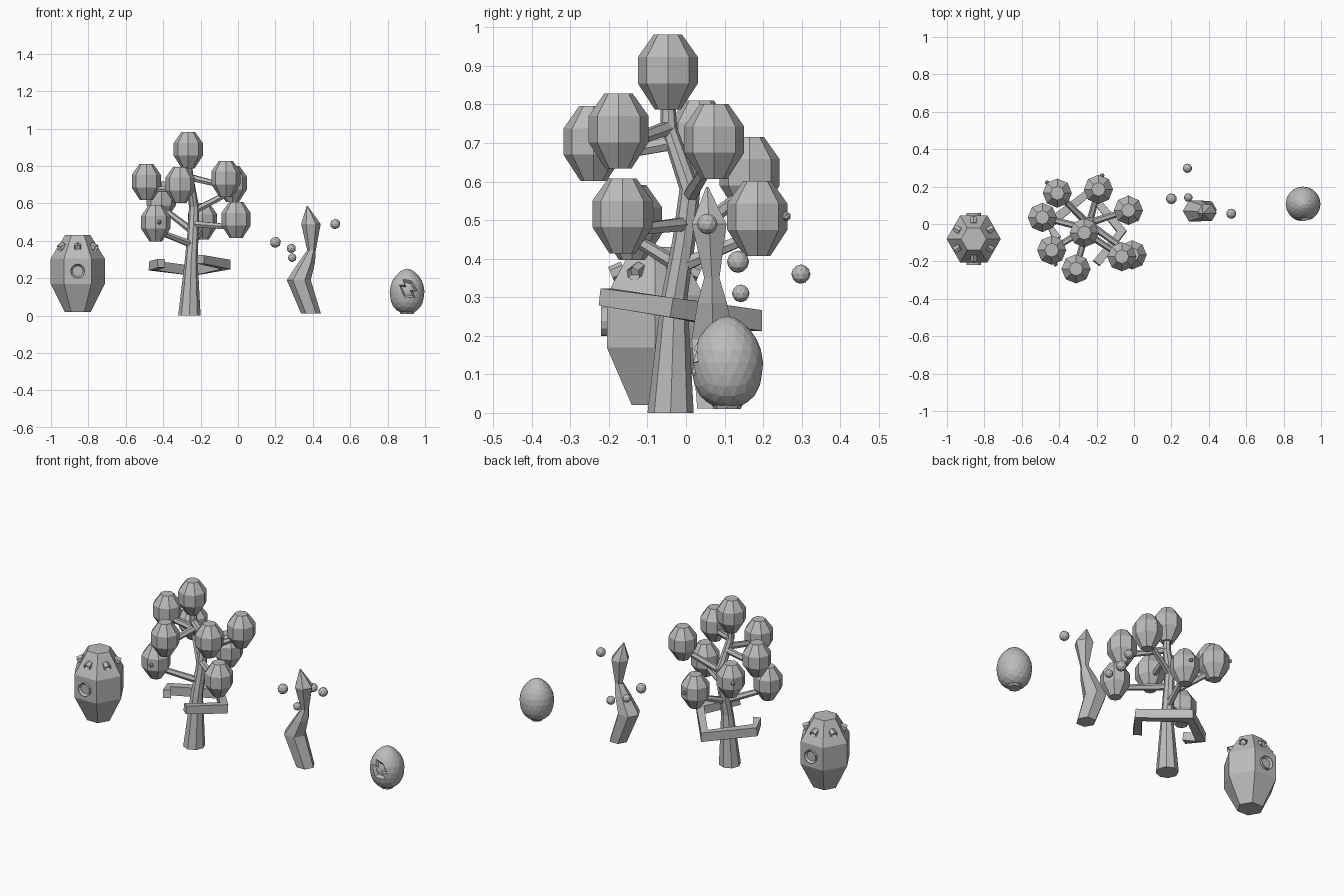
import bpy, bmesh
from math import pi, cos, sin, radians
from mathutils import Vector, Matrix

old = bpy.data.objects.get("Cube")
if old:
    bpy.data.objects.remove(old, do_unlink=True)

grey = bpy.data.materials.new("plain_grey")
grey.use_nodes = True
GREY = (0.5, 0.5, 0.5, 1)
grey.diffuse_color = GREY
grey.node_tree.nodes["Principled BSDF"].inputs["Base Color"].default_value = GREY

Z = Vector((0, 0, 1))


def finish(bm, name):
    """Turn a bmesh into a flat-shaded object."""
    bmesh.ops.recalc_face_normals(bm, faces=bm.faces)
    mesh = bpy.data.meshes.new(name)
    bm.to_mesh(mesh)
    bm.free()
    mesh.materials.append(grey)
    obj = bpy.data.objects.new(name, mesh)
    bpy.context.collection.objects.link(obj)
    return obj


def sweep(name, points, radii, sides=8, level=False, phase=0):
    """Skin polygon rings along a path; level keeps the rings horizontal."""
    bm = bmesh.new()
    pts = [Vector(p) for p in points]
    rings = []
    for i, p in enumerate(pts):
        t = Z if level else (pts[min(i + 1, len(pts) - 1)] - pts[max(i - 1, 0)]).normalized()
        u = Vector((1, 0, 0)) if abs(t.z) > 0.95 else Z.cross(t)
        u = (u - t * u.dot(t)).normalized()
        v = t.cross(u)
        angles = [phase + 2 * pi * k / sides for k in range(sides)]
        rings.append([bm.verts.new(p + radii[i] * (u * cos(a) + v * sin(a))) for a in angles])
    for a, b in zip(rings, rings[1:]):
        for k in range(sides):
            n = (k + 1) % sides
            bm.faces.new((a[k], a[n], b[n], b[k]))
    bm.faces.new(rings[0])
    bm.faces.new(rings[-1])
    return finish(bm, name)


def lathe(name, centre, profile, sides):
    """Upright turned shape from (height, radius) pairs."""
    pts = [Vector(centre) + Z * h for h, r in profile]
    return sweep(name, pts, [r for h, r in profile], sides, level=True)


def ball(name, centre, radius, detail=2):
    bm = bmesh.new()
    bmesh.ops.create_icosphere(bm, subdivisions=detail, radius=radius,
                               matrix=Matrix.Translation(centre))
    return finish(bm, name)


def socket(name, centre, direction, radius, depth, sides):
    """Short round stub with a hollow outer end."""
    bm = bmesh.new()
    bmesh.ops.create_cone(bm, cap_ends=True, segments=sides, radius1=radius,
                          radius2=radius, depth=depth)
    bm.faces.ensure_lookup_table()
    top = max(bm.faces, key=lambda f: f.calc_center_median().z)
    bmesh.ops.inset_region(bm, faces=[top], thickness=radius * 0.25)
    bmesh.ops.translate(bm, verts=top.verts, vec=(0, 0, -depth * 0.4))
    turn = Vector(direction).to_track_quat('Z', 'Y').to_matrix().to_4x4()
    bm.transform(Matrix.Translation(centre) @ turn)
    return finish(bm, name)


# Six-sided hive with a doorway front and back and a stub on each upper face
HIVE = Vector((-0.857, -0.08, 0))
lathe("hive_body", HIVE, [(0.02, 0.07), (0.17, 0.145), (0.305, 0.145), (0.43, 0.068)], 6)
for side, label in ((-1, "front"), (1, "back")):
    socket("hive_door_" + label, HIVE + Vector((0, side * 0.125, 0.238)),
           (0, side, 0), 0.038, 0.03, 12)
for k in range(6):
    a = radians(30 + 60 * k)
    out = Vector((cos(a), sin(a), 0))
    socket("hive_stub_%d" % k, HIVE + out * 0.098 + Z * 0.367,
           out - Z * 0.42, 0.02, 0.036, 6)

# Tree trunk
TRUNK = [(-0.26, -0.04, 0), (-0.25, -0.03, 0.3), (-0.24, -0.005, 0.45),
         (-0.235, 0.01, 0.58), (-0.26, -0.045, 0.74), (-0.265, -0.047, 0.82)]
sweep("trunk", TRUNK, [0.06, 0.034, 0.03, 0.027, 0.022, 0.018], 8, level=True)


def trunk_at(z):
    """Point on the trunk axis at a height."""
    for a, b in zip(TRUNK, TRUNK[1:]):
        if a[2] <= z <= b[2]:
            return Vector(a).lerp(Vector(b), (z - a[2]) / (b[2] - a[2]))


# Foliage balls, each with the height where its branch leaves the trunk
LEAF = [(-0.098, 0.034), (-0.03, 0.078), (0.038, 0.078), (0.096, 0.037)]
CROWN = [
    ((-0.266, -0.047, 0.885), 0.8),
    ((-0.49, 0.035, 0.715), 0.68),
    ((-0.44, -0.14, 0.495), 0.38),
    ((-0.31, -0.24, 0.7), 0.7),
    ((-0.065, -0.175, 0.732), 0.74),
    ((-0.01, -0.165, 0.512), 0.49),
    ((-0.03, 0.073, 0.705), 0.56),
    ((-0.41, 0.165, 0.62), 0.45),
    ((-0.19, 0.185, 0.505), 0.38),
]
for i, (centre, start) in enumerate(CROWN):
    lathe("foliage_%d" % i, centre, LEAF, 8)
    end = Vector(centre) - Z * (0.04 if i else 0)
    sweep("branch_%d" % i, [trunk_at(start), end], [0.02, 0.015], 6)

# Berries on the foliage
for i, spot in enumerate([(-0.17, 0.26, 0.51), (-0.465, 0.222, 0.63),
                          (-0.03, 0.14, 0.725), (-0.42, -0.215, 0.5)]):
    ball("berry_%d" % i, spot, 0.013, 1)

# Tilted square rail around the trunk, open at the front
CORNERS = [(-0.2, -0.21), (-0.065, -0.04), (-0.24, 0.17), (-0.455, 0.0), (-0.41, -0.08)]
RAIL = [Vector((x, y, 0.267 - 0.16 * y)) for x, y in CORNERS]
sweep("rail", RAIL, [0.032, 0.036, 0.038, 0.036, 0.032], 4, phase=pi / 4)

# Bent standing stone
sweep("bent_stone",
      [(0.39, 0.075, 0.012), (0.325, 0.07, 0.19), (0.368, 0.068, 0.285),
       (0.393, 0.067, 0.35), (0.39, 0.06, 0.49), (0.37, 0.055, 0.586)],
      [0.053, 0.064, 0.044, 0.023, 0.052, 0.003], 6, level=True)

# Small floating balls
for i, (spot, r) in enumerate([((0.2, 0.135, 0.392), 0.029), ((0.285, 0.298, 0.36), 0.025),
                               ((0.29, 0.142, 0.31), 0.023), ((0.52, 0.055, 0.49), 0.027)]):
    ball("floating_ball_%d" % i, spot, r)

# Egg with a dent in its front
bm = bmesh.new()
bmesh.ops.create_icosphere(bm, subdivisions=3, radius=1)
hole = [f for f in bm.faces
        if (f.calc_center_median() - Vector((0.05, -1, 0.1))).length < 0.42]
bmesh.ops.inset_region(bm, faces=hole, thickness=0.06, depth=-0.2)
for v in bm.verts:
    taper = 1 - 0.2 * v.co.z * abs(v.co.z)
    v.co = Vector((0.093 * v.co.x * taper, 0.093 * v.co.y * taper, 0.12 * v.co.z))
    v.co += Vector((0.904, 0.107, 0.131))
finish(bm, "egg")
lathe("egg_foot", (0.904, 0.107, 0), [(0.01, 0.035), (0.022, 0.04)], 8)
